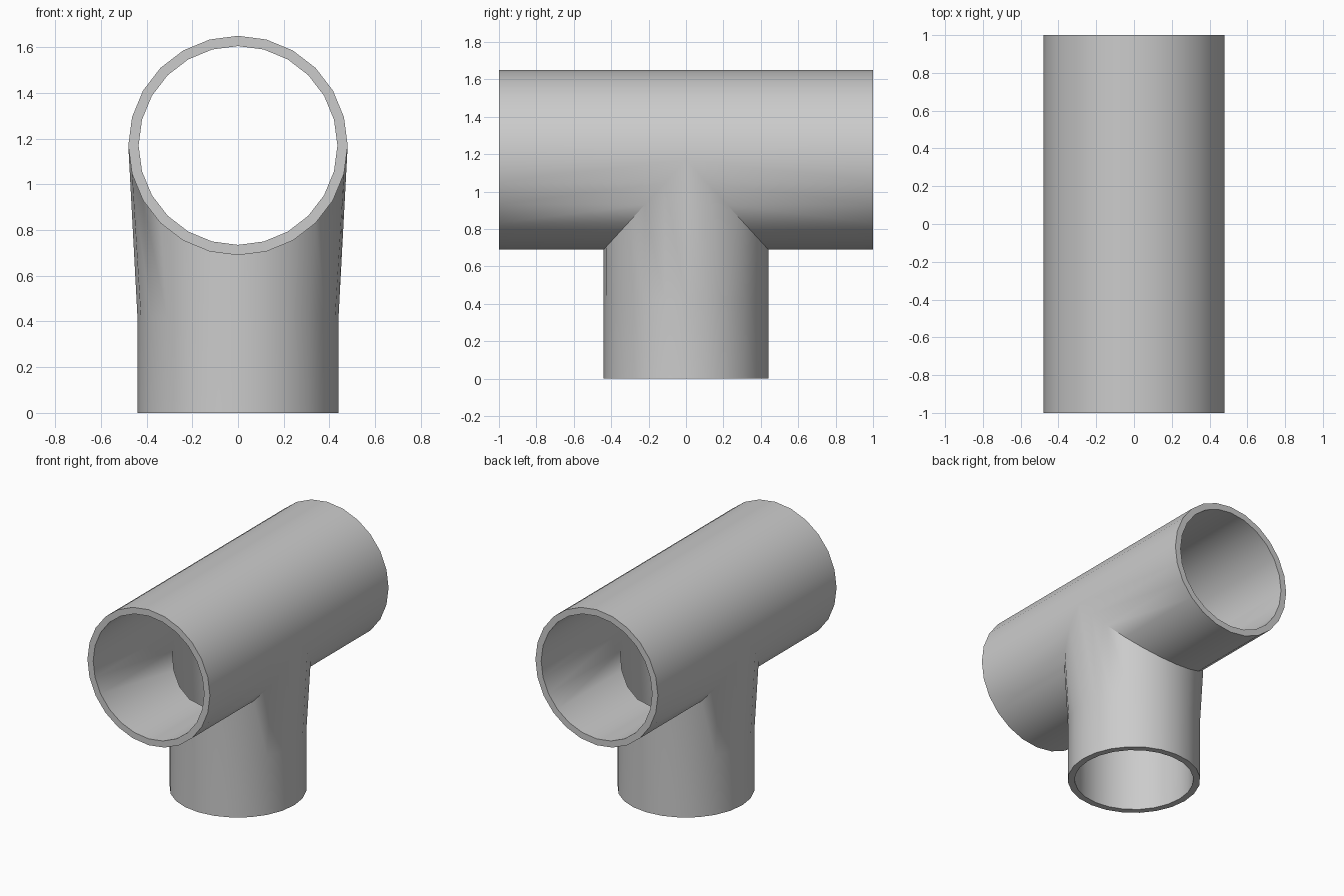
import bpy, bmesh
from math import sin, cos, pi, radians

if "Cube" in bpy.data.objects:
    bpy.data.objects.remove(bpy.data.objects["Cube"])

N = 24          # sides of both pipes
AXIS_Z = 1.17   # height of the horizontal pipe axis
HALF = 1.0      # half length of the horizontal pipe
COLLAR_Z = 0.42 # where the branch starts to flare
WALL = 0.045

bm = bmesh.new()


def shell(R, r):
    """One skin of the tee; returns its open-end rings (front, back, bottom)."""
    ang = [2 * pi * i / N for i in range(N)]

    def ring(fn):
        return [bm.verts.new(fn(cos(a), sin(a))) for a in ang]

    front = ring(lambda c, s: (R * c, -HALF, AXIS_Z + R * s))
    back = ring(lambda c, s: (R * c, HALF, AXIS_Z + R * s))
    # saddle curve where the branch meets the underside of the main pipe
    seam = ring(lambda c, s: (R * c, r * s, AXIS_Z - R * abs(s)))
    collar = ring(lambda c, s: (r * c, r * s, COLLAR_Z))
    foot = ring(lambda c, s: (r * c, r * s, 0))

    # the top half runs straight through, touching the seam at both side points
    for i in range(N // 2):
        j = i + 1
        f = [front[i], front[j], back[j], back[i]]
        if i == 0:
            f.append(seam[0])
        if j == N // 2:
            f.insert(2, seam[j])
        bm.faces.new(f)
    # the lower half is split by the branch opening
    for i in range(N // 2, N):
        j = (i + 1) % N
        bm.faces.new((front[i], front[j], seam[j], seam[i]))
        bm.faces.new((back[i], back[j], seam[-j % N], seam[-i % N]))
    # branch: flared part and straight collar
    for upper, lower in ((seam, collar), (collar, foot)):
        for i in range(N):
            j = (i + 1) % N
            bm.faces.new((upper[i], upper[j], lower[j], lower[i]))
    return front, back, foot


outer = shell(0.48, 0.44)
inner = shell(0.48 - WALL, 0.44 - WALL)

# rims joining the outer and inner skins
for a, b in zip(outer, inner):
    for i in range(N):
        j = (i + 1) % N
        bm.faces.new((a[i], a[j], b[j], b[i]))

bmesh.ops.recalc_face_normals(bm, faces=bm.faces[:])
mesh = bpy.data.meshes.new("pipe_tee")
bm.to_mesh(mesh)
bm.free()
tee = bpy.data.objects.new("pipe_tee", mesh)
bpy.context.collection.objects.link(tee)
bpy.context.view_layer.objects.active = tee
tee.select_set(True)
bpy.ops.object.shade_smooth_by_angle(angle=radians(40))
